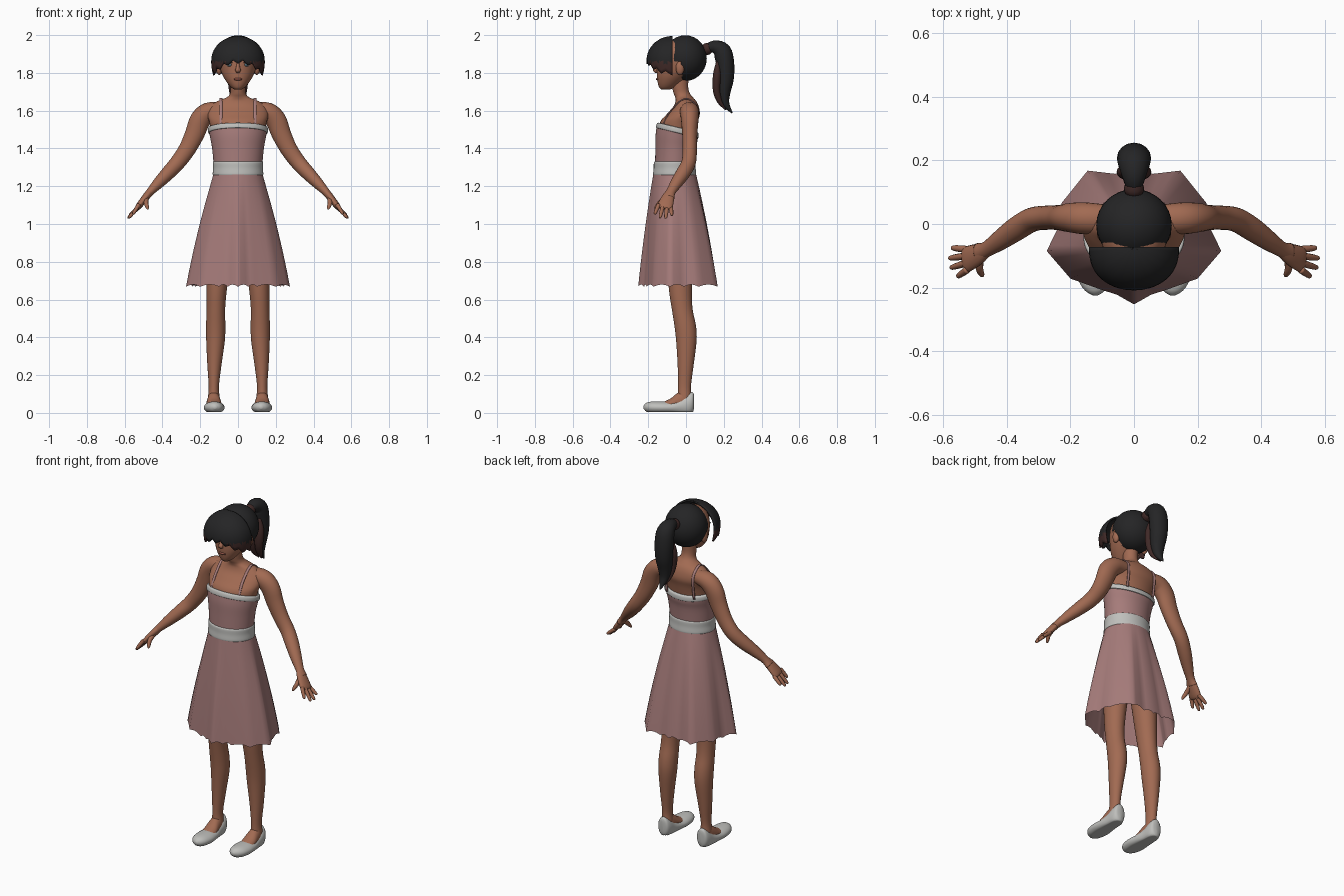
import bpy, bmesh, math
from mathutils import Vector

def material(name, rgb):
    m = bpy.data.materials.new(name)
    m.diffuse_color = (*rgb, 1)
    return m

SKIN = material("skin", (0.36, 0.145, 0.085))
HAIR = material("black hair", (0.018, 0.018, 0.019))
BROWN = material("dark brown hair", (0.05, 0.022, 0.02))
PINK = material("dusty pink cloth", (0.38, 0.2, 0.195))
GREY = material("light grey cloth", (0.52, 0.52, 0.50))
WHITE = material("eye white", (0.6, 0.6, 0.6))
IRIS = material("blue grey iris", (0.09, 0.16, 0.2))
LIP = material("lips", (0.27, 0.085, 0.06))

def smooth_rows(rows, k=4):
    """Catmull-Rom resampling of rows of numbers."""
    out, n = [], len(rows)
    for i in range(n - 1):
        p = [rows[max(i - 1, 0)], rows[i], rows[i + 1], rows[min(i + 2, n - 1)]]
        for s in range(k):
            t = s / k
            out.append([0.5 * (2 * b + (c - a) * t + (2 * a - 5 * b + 4 * c - d) * t * t
                               + (3 * b - a - 3 * c + d) * t ** 3) for a, b, c, d in zip(*p)])
    out.append(list(rows[-1]))
    return out

def build(name, rings, mats, closed=True, caps=True, mirror=False, rule=None):
    """Skin a list of point rings into a smooth mesh object."""
    bm = bmesh.new()
    vs = [[bm.verts.new(p) for p in r] for r in rings]
    n = len(rings[0])
    for a, b in zip(vs, vs[1:]):
        for i in range(n if closed else n - 1):
            j = (i + 1) % n
            bm.faces.new((a[i], a[j], b[j], b[i]))
    if caps:
        bm.faces.new(vs[0])
        bm.faces.new(vs[-1])
    return finish(name, bm, mats, mirror, rule)

def finish(name, bm, mats, mirror=False, rule=None):
    bmesh.ops.recalc_face_normals(bm, faces=bm.faces[:])
    for f in bm.faces:
        f.smooth = True
        if rule:
            f.material_index = rule(f.calc_center_median())
    me = bpy.data.meshes.new(name)
    bm.to_mesh(me)
    bm.free()
    for m in mats:
        me.materials.append(m)
    ob = bpy.data.objects.new(name, me)
    bpy.context.collection.objects.link(ob)
    if mirror:
        mod = ob.modifiers.new("mirror", 'MIRROR')
        mod.use_mirror_merge = False
    return ob

def circle(n=24):
    return [(math.cos(2 * math.pi * i / n), math.sin(2 * math.pi * i / n)) for i in range(n)]

def loft_z(name, rows, mat, caps=True, mirror=False, n=32):
    """Rows: x, y, z, rx, ry, tilt - level ellipses."""
    rings = [[(x + rx * c, y + ry * s, z + t * ry * s) for c, s in circle(n)]
             for x, y, z, rx, ry, t in smooth_rows(rows)]
    return build(name, rings, [mat], caps=caps, mirror=mirror)

def loft_y(name, rows, mat, floor=0.004):
    """Rows: x, y, z, rx, rz - upright ellipses with a flat sole, mirrored."""
    rings = [[(x + rx * c, y, max(floor, z + rz * s)) for c, s in circle(28)]
             for x, y, z, rx, rz in smooth_rows(rows)]
    return build(name, rings, [mat], mirror=True)

def tube(name, rows, mat, ref=(0, 1, 0), mirror=False, n=16):
    """Rows: x, y, z, radius along ref, radius across."""
    rows = smooth_rows(rows)
    pts = [Vector(r[:3]) for r in rows]
    rings = []
    for i, (p, r) in enumerate(zip(pts, rows)):
        d = (pts[min(i + 1, len(pts) - 1)] - pts[max(i - 1, 0)]).normalized()
        a = Vector(ref)
        a = (a - d * a.dot(d)).normalized()
        b = d.cross(a)
        rings.append([p + a * r[3] * c + b * r[4] * s for c, s in circle(n)])
    return build(name, rings, [mat], mirror=mirror)

def ball(name, at, size, mat, mirror=False, drop=None):
    bm = bmesh.new()
    bmesh.ops.create_uvsphere(bm, u_segments=32, v_segments=20, radius=1)
    for v in bm.verts:
        v.co = Vector([c + s * q for c, s, q in zip(at, size, v.co)])
    if drop:
        bmesh.ops.delete(bm, geom=[f for f in bm.faces if drop(f.calc_center_median())], context='FACES')
    return finish(name, bm, [mat], mirror)

# Upper body, neck and head
loft_z("chest_and_neck", [
    (0, -.05, 1.42, .125, .09, 0), (0, -.04, 1.53, .15, .10, 0), (0, -.015, 1.58, .162, .088, 0),
    (0, 0, 1.62, .15, .068, 0), (0, 0, 1.65, .11, .055, 0), (0, -.01, 1.67, .06, .047, 0),
    (0, -.022, 1.69, .042, .043, 0), (0, -.03, 1.72, .039, .042, 0), (0, -.033, 1.77, .04, .046, 0)], SKIN)
loft_z("head", [
    (0, -.108, 1.712, .018, .022, 0), (0, -.1, 1.722, .034, .041, 0), (0, -.088, 1.745, .055, .061, 0),
    (0, -.07, 1.78, .078, .084, 0), (0, -.05, 1.82, .094, .105, 0), (0, -.04, 1.87, .103, .114, 0),
    (0, -.035, 1.92, .098, .108, 0), (0, -.03, 1.96, .07, .08, 0), (0, -.03, 1.98, .02, .02, 0)], SKIN)
tube("nose", [(0, -.147, 1.86, .008, .006), (0, -.157, 1.83, .010, .009),
              (0, -.163, 1.814, .015, .011), (0, -.153, 1.803, .008, .006)], SKIN, ref=(1, 0, 0))
ball("ear", (.1, -.032, 1.825), (.016, .022, .036), SKIN, mirror=True)
ball("eye", (.042, -.138, 1.843), (.019, .011, .010), WHITE, mirror=True)
ball("iris", (.042, -.143, 1.843), (.009, .009, .009), IRIS, mirror=True)
ball("lash", (.043, -.140, 1.854), (.022, .012, .004), HAIR, mirror=True)
ball("lips", (0, -.146, 1.767), (.023, .013, .008), LIP)

# Hair: cap, fringe, tie and ponytail
ball("hair_cap", (0, -.004, 1.878), (.119, .114, .121), HAIR,
     drop=lambda c: c.y < -.025 and c.z < 1.86)
columns, levels, fringe = 48, 12, []
for r in range(levels + 1):
    row = []
    for i in range(columns + 1):
        az = math.pi * (i / columns - .5)
        zb = 1.868 - .06 * math.sin(az) ** 2 - .02 * (abs(i % 6 - 3) / 3)
        low = math.asin((zb - 1.865) / .125)
        phi = math.pi / 2 + (low - math.pi / 2) * r / levels
        w = math.cos(phi if phi > 0 else phi * .6)
        row.append((.137 * w * math.sin(az), -.072 - .132 * w * max(0, math.cos(az)) ** .8,
                    1.865 + .125 * math.sin(phi)))
    fringe.append(row)
ob = build("fringe", fringe, [HAIR, BROWN], closed=False, caps=False,
           rule=lambda c: int(c.z < 1.855 and abs(c.x) > .06))
mod = ob.modifiers.new("thickness", 'SOLIDIFY')
mod.thickness, mod.offset = .01, 0
tube("hair_tie", [(0, .095, 1.915, .026, .026), (0, .112, 1.927, .032, .032),
                  (0, .128, 1.937, .026, .026)], BROWN, ref=(1, 0, 0))
tube("ponytail", [
    (0, .1, 1.92, .02, .02), (0, .145, 1.938, .036, .033), (0, .19, 1.915, .05, .048),
    (0, .207, 1.85, .054, .048), (0, .208, 1.77, .05, .045), (0, .2, 1.70, .04, .036),
    (0, .208, 1.64, .026, .022), (0, .245, 1.587, .004, .003)], HAIR, ref=(1, 0, 0))
tube("ponytail_lock", [
    (.02, .17, 1.86, .012, .01), (.028, .165, 1.79, .026, .022), (.024, .162, 1.71, .024, .02),
    (.018, .178, 1.65, .016, .014), (.01, .21, 1.605, .003, .003)], BROWN, ref=(1, 0, 0), mirror=True)

# Arms and hands
tube("arm", [
    (.08, .015, 1.605, .045, .038), (.155, .018, 1.594, .05, .05), (.2, .02, 1.55, .046, .055),
    (.23, .02, 1.475, .04, .051), (.27, .02, 1.395, .038, .045), (.32, .014, 1.325, .038, .041),
    (.37, -.015, 1.27, .038, .037), (.42, -.05, 1.218, .032, .03), (.465, -.08, 1.17, .025, .021),
    (.49, -.09, 1.14, .03, .02)], SKIN, mirror=True, n=24)
tube("palm", [
    (.462, -.078, 1.174, .022, .018), (.49, -.095, 1.14, .034, .019),
    (.525, -.111, 1.095, .041, .016), (.535, -.115, 1.082, .034, .01)], SKIN, mirror=True)
for k, (off, tip) in enumerate([(-.033, (.556, -.166, 1.052)), (-.011, (.578, -.138, 1.032)),
                                (.011, (.583, -.108, 1.03)), (.031, (.575, -.075, 1.046))]):
    base = Vector((.525, -.111 + off, 1.095 - off * .25))
    tip = Vector(tip)
    tube(f"finger_{k + 1}", [(*base, .011, .011), (*base.lerp(tip, .5), .0105, .0105),
                             (*base.lerp(tip, .9), .008, .008), (*tip, .003, .003)],
         SKIN, mirror=True, n=10)
tube("thumb", [(.485, -.1, 1.14, .014, .014), (.487, -.138, 1.112, .012, .013),
               (.48, -.158, 1.088, .009, .009), (.477, -.165, 1.077, .003, .003)],
     SKIN, ref=(1, 0, 0), mirror=True, n=12)

# Dress: bodice, trim, belt, straps
loft_z("bodice", [
    (0, -.06, 1.31, .128, .104, 0), (0, -.055, 1.40, .137, .107, 0),
    (0, -.05, 1.455, .147, .111, -.12), (0, -.046, 1.49, .153, .109, -.24)], PINK, caps=False, n=48)
loft_z("neckline_trim", [
    (0, -.046, 1.482, .151, .107, -.24), (0, -.046, 1.486, .158, .113, -.24),
    (0, -.044, 1.508, .158, .109, -.24), (0, -.043, 1.512, .148, .098, -.24)], GREY, caps=False, n=48)
loft_z("belt", [
    (0, -.06, 1.258, .127, .107, 0), (0, -.06, 1.262, .134, .114, 0), (0, -.06, 1.295, .132, .111, 0),
    (0, -.06, 1.326, .133, .110, 0), (0, -.06, 1.331, .126, .102, 0)], GREY, caps=False, n=48)
tube("strap", [(.09, y, z, .008, .004) for y, z in [
    (-.126, 1.515), (-.095, 1.58), (-.061, 1.622), (-.035, 1.648), (0, 1.664),
    (.03, 1.652), (.058, 1.622), (.064, 1.575), (.052, 1.48)]], PINK, ref=(1, 0, 0), mirror=True, n=10)

# Skirt: blends from the waist ellipse to a pointed hem
half = [(0, -.253), (.055, -.222), (.1, -.208), (.2, -.172), (.275, -.085), (.238, -.01),
        (.228, .066), (.146, .168), (.06, .158), (0, .166)]
outline = half + [(-x, y) for x, y in half[-2:0:-1]]
hem = []
for i, (x, y) in enumerate(outline):
    x2, y2 = outline[(i + 1) % len(outline)]
    for s in range(4):
        t = s / 4
        hem.append((x + (x2 - x) * t, y + (y2 - y) * t, .668 + .012 * math.sin(math.pi * t)))
skirt = []
for r in range(15):
    t = r / 14
    f = t * (1.25 - .25 * t)
    row = []
    for x, y, z in hem:
        a = math.atan2((y + .05) / .21, x / .275)
        wx, wy = .13 * math.cos(a), -.06 + .113 * math.sin(a)
        row.append((wx + (x - wx) * f, wy + (y - wy) * f, 1.265 + (z - 1.265) * t))
    skirt.append(row)
build("skirt", skirt, [PINK], caps=False)

# Legs, feet and slip-on shoes
loft_z("leg", [
    (.075, -.045, 1.1, .07, .08, 0), (.095, -.035, .9, .07, .076, 0), (.112, -.03, .66, .054, .061, 0),
    (.117, -.02, .55, .049, .055, 0), (.118, -.004, .46, .051, .057, 0), (.119, .002, .38, .049, .054, 0),
    (.125, -.002, .25, .037, .042, 0), (.128, -.008, .14, .027, .034, 0),
    (.128, -.008, .08, .031, .036, 0), (.128, -.008, .03, .03, .035, 0)], SKIN, mirror=True)
loft_y("foot", [
    (.128, .02, .06, .02, .03), (.128, -.005, .062, .031, .058), (.128, -.045, .055, .036, .05),
    (.127, -.08, .045, .04, .032), (.127, -.115, .033, .038, .027), (.127, -.135, .03, .02, .015)],
    SKIN, floor=.012)
loft_y("shoe", [
    (.128, .043, .06, .008, .03), (.128, .036, .056, .03, .053), (.128, .012, .045, .039, .06),
    (.128, -.03, .034, .042, .045), (.127, -.08, .028, .05, .033), (.126, -.13, .028, .055, .033),
    (.125, -.18, .029, .048, .031), (.123, -.21, .03, .031, .023), (.122, -.225, .03, .008, .008)], GREY)
